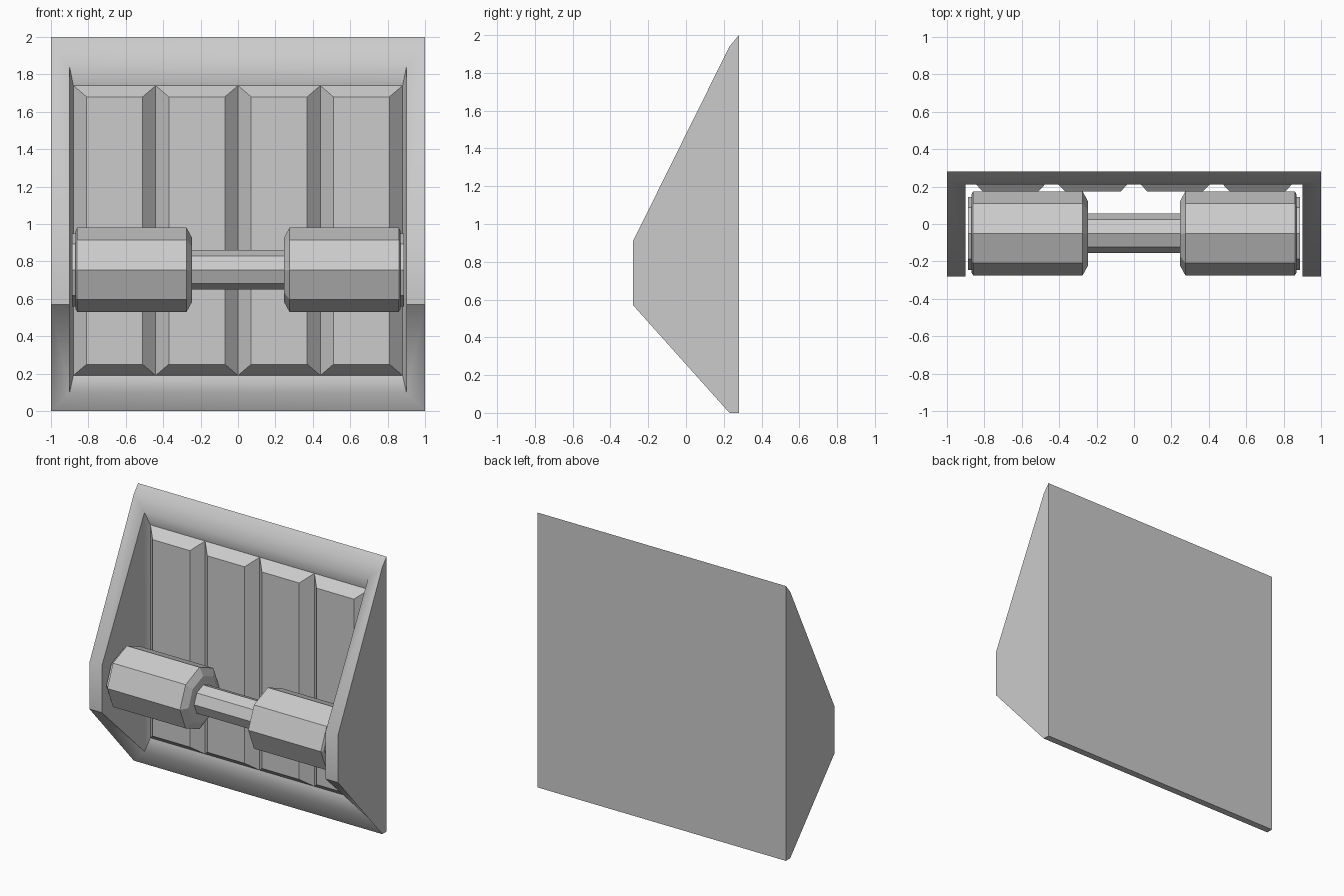
import bpy, bmesh, math

if "Cube" in bpy.data.objects:
    bpy.data.objects.remove(bpy.data.objects["Cube"])


def make_object(name, bm):
    bmesh.ops.remove_doubles(bm, verts=bm.verts, dist=1e-4)
    bmesh.ops.recalc_face_normals(bm, faces=bm.faces)
    mesh = bpy.data.meshes.new(name)
    bm.to_mesh(mesh)
    bm.free()
    obj = bpy.data.objects.new(name, mesh)
    bpy.context.collection.objects.link(obj)
    return obj


def face(bm, points):
    bm.faces.new([bm.verts.new(p) for p in points])


def at_x(x, profile):
    return [(x, y, z) for y, z in profile]


# Housing: side cheeks, rails and back, as profiles of (y, z) from top to bottom
outer = [(.23, 1.94), (-.28, .91), (-.28, .57), (.23, 0)]
inner = [(.21, 1.84), (-.28, .91), (-.28, .57), (.21, .1)]
back = [(.28, 0), (.28, 2)]
recess = [(.25, 1.74), (.25, .19)]

bm = bmesh.new()
for s in (-1, 1):
    o, i, r = at_x(s, outer), at_x(.9 * s, inner), at_x(.88 * s, recess)
    face(bm, o + at_x(s, back))                 # outer cheek
    face(bm, i)                                 # inner cheek
    face(bm, [i[0], i[3], r[1], r[0]])          # recess side bevel
    for k in range(3):                          # cheek rim
        face(bm, [o[k], o[k + 1], i[k + 1], i[k]])


def across(p, xp, q, xq):
    face(bm, [(-xp, *p), (xp, *p), (xq, *q), (-xq, *q)])


across(outer[0], 1, inner[0], .9)     # top rail
across(inner[0], .9, recess[0], .88)  # upper recess bevel
across(recess[0], .88, recess[1], .88)
across(recess[1], .88, inner[3], .9)  # lower recess bevel
across(inner[3], .9, outer[3], 1)     # bottom rail
across(outer[3], 1, back[0], 1)
across(back[0], 1, back[1], 1)
across(back[1], 1, outer[0], 1)
housing = make_object("housing", bm)
bpy.context.view_layer.objects.active = housing
housing.select_set(True)
bpy.ops.object.shade_smooth_by_angle(angle=math.radians(44))
housing.select_set(False)


# Four raised back panels with bevelled borders
for n in range(4):
    x0, x1 = (-.88, -.44, 0, .44, .88)[n:n + 2]
    bm = bmesh.new()
    base = [(x0, .25, .19), (x1, .25, .19), (x1, .25, 1.74), (x0, .25, 1.74)]
    top = [(x0 + .07, .175, .25), (x1 - .07, .175, .25),
           (x1 - .07, .175, 1.68), (x0 + .07, .175, 1.68)]
    face(bm, base)
    face(bm, top)
    for k in range(4):
        j = (k + 1) % 4
        face(bm, [base[k], base[j], top[j], top[k]])
    make_object(f"back_panel_{n + 1}", bm)


# Octagonal axle with a roller and end cap on each side
def turned(name, profile, mirrored=False):
    bm = bmesh.new()
    for s in ((-1, 1) if mirrored else (1,)):
        rings = [[(s * x, -.05 + r * math.cos(k * math.pi / 4),
                   .755 + r * math.sin(k * math.pi / 4)) for k in range(8)]
                 for x, r in profile]
        for a, b in zip(rings, rings[1:]):
            for k in range(8):
                j = (k + 1) % 8
                face(bm, [a[k], a[j], b[j], b[k]])
        face(bm, rings[0])
        face(bm, rings[-1])
    return make_object(name, bm)


turned("axle", [(-.26, .105), (.26, .105)])
turned("rollers", [(.245, .17), (.275, .225), (.86, .225), (.868, .21)], True)
turned("roller_end_caps", [(.865, .195), (.888, .195)], True)
